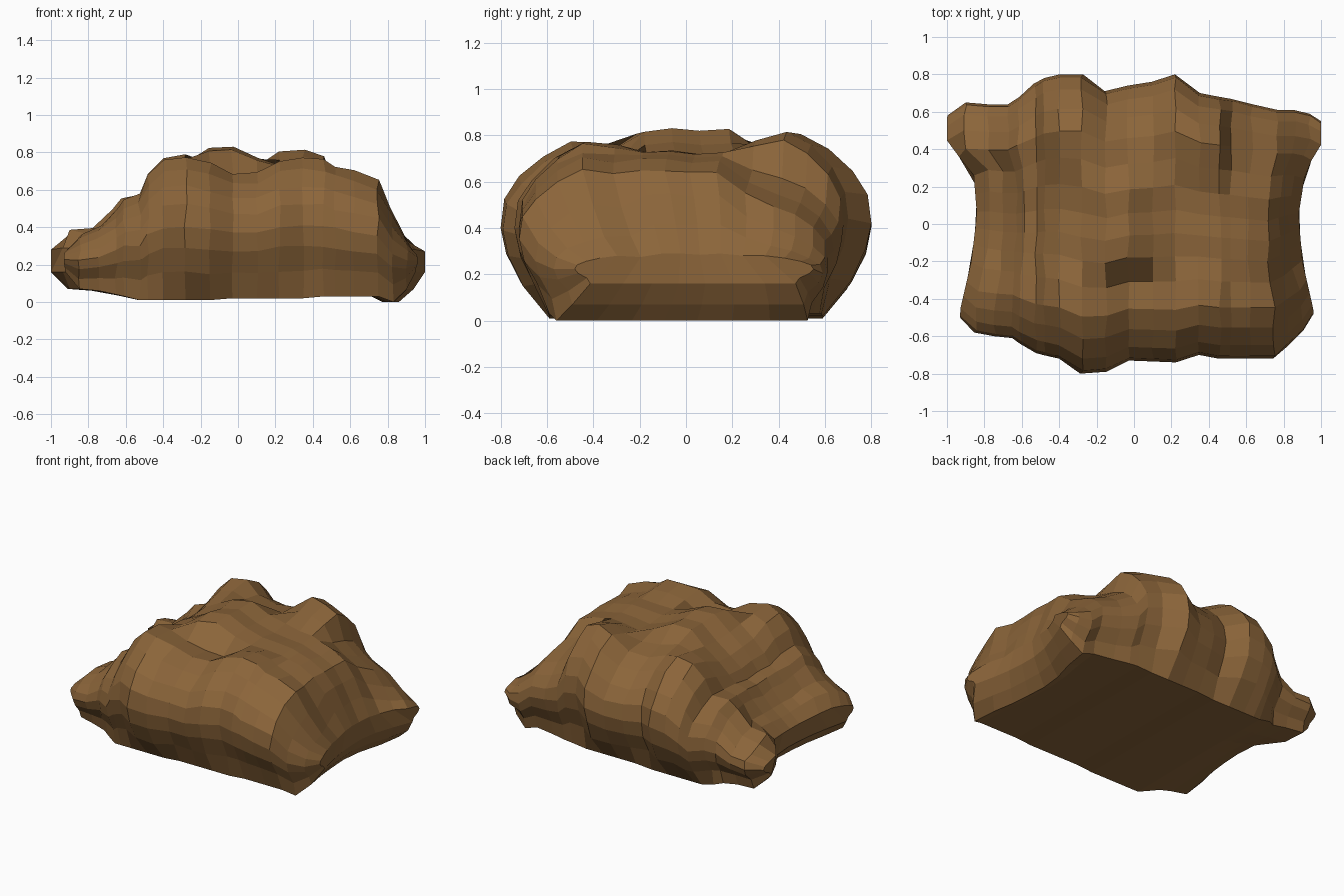
import bpy, bmesh, random

if "Cube" in bpy.data.objects:
    bpy.data.objects.remove(bpy.data.objects["Cube"])

random.seed(4)

# Cross-section stations along x: x, front y, back y, base z, front / middle / back ridge height
STATIONS = [
    (-1.00, -.50, .58, .16, .29, .28, .29),
    (-.91, -.58, .65, .07, .37, .34, .385),
    (-.78, -.60, .64, .06, .41, .38, .40),
    (-.67, -.61, .64, .04, .49, .46, .50),
    (-.62, -.64, .68, .03, .545, .52, .55),
    (-.53, -.69, .75, .01, .58, .55, .58),
    (-.48, -.70, .78, .01, .68, .61, .68),
    (-.40, -.72, .80, .01, .76, .68, .775),
    (-.28, -.80, .80, .01, .775, .74, .79),
    (-.15, -.79, .71, .01, .74, .82, .74),
    (-.03, -.73, .74, .02, .69, .835, .70),
    (.10, -.735, .76, .02, .69, .77, .71),
    (.22, -.74, .80, .02, .76, .73, .80),
    (.35, -.70, .70, .02, .77, .73, .82),
    (.46, -.72, .68, .03, .76, .73, .78),
    (.52, -.72, .67, .03, .73, .72, .62),
    (.63, -.72, .64, .03, .70, .70, .55),
    (.77, -.72, .61, .03, .65, .65, .50),
    (.86, -.65, .61, .00, .50, .55, .40),
    (.94, -.57, .59, .07, .37, .42, .33),
    (1.00, -.48, .55, .16, .28, .29, .28),
]
# Bulging side profile: fraction of width, fraction of height
SIDE = [(.75, 0), (.89, .2), (.97, .37), (1, .52), (.98, .67), (.9, .8), (.77, .92), (.62, 1)]
# Top crossing: position front to back, (front, middle, back) weights
TOP = [(.16, (.98, 0, 0)), (.30, (.1, .9, 0)), (.43, (0, 1, 0)),
       (.56, (0, .98, 0)), (.70, (0, .97, .03)), (.85, (0, .35, .64))]
# How far the two ends reach at each y (waisted ends with lobed corners)
LEFT = [(-.8, .9), (-.58, .93), (-.46, .93), (-.2, .87), (.05, .84), (.3, .86), (.41, 1), (.56, 1), (.8, .97)]
RIGHT = [(-.8, .95), (-.58, .96), (-.46, .96), (-.2, .9), (.05, .88), (.3, .92), (.41, 1), (.56, 1), (.8, .95)]


def interp(table, y):
    if y <= table[0][0]:
        return table[0][1]
    for (a, u), (b, v) in zip(table, table[1:]):
        if y <= b:
            return u + (v - u) * (y - a) / (b - a)
    return table[-1][1]


def ring(x, yf, yb, z0, hf, hm, hb):
    # Straight base edges, bulging sides
    base_f, base_b = max(-.59, yf * .86), min(.59, yb * .86)
    pts = [(yf * w, z0 + (hf - z0) * h) for w, h in SIDE]
    pts[0] = (base_f, z0)
    a, b = yf * .62, yb * .62
    for t, (p, q, r) in TOP:
        pts.append((a + (b - a) * t, hf * p + hm * q + hb * r))
    pts += [(yb * w, z0 + (hb - z0) * h) for w, h in reversed(SIDE)]
    pts[-1] = (base_b, z0)
    pts += [(base_f + (base_b - base_f) * t, z0) for t, _ in reversed(TOP)]
    out = []
    n_skin = 2 * len(SIDE) + len(TOP)
    for i, (y, z) in enumerate(pts):
        t = min(1, max(0, (abs(x) - .5) / .42))
        px = x * (1 + t * (interp(LEFT if x < 0 else RIGHT, y) - 1))
        # Slight rocky unevenness on the sides only
        if 0 < i < n_skin - 1 and abs(x) < .95:
            px += random.uniform(-.008, .008)
            z += random.uniform(-.008, .005)
        out.append((px, y, max(0, z)))
    return out


# Rock mound: loft through the stations
bm = bmesh.new()
rings = [[bm.verts.new(p) for p in ring(*s)] for s in STATIONS]
n = len(rings[0])
for r0, r1 in zip(rings, rings[1:]):
    for i in range(n):
        j = (i + 1) % n
        bm.faces.new((r0[i], r0[j], r1[j], r1[i]))

# End caps: strips from base to top, with a rounded piece at each side
S, T = len(SIDE), len(TOP)
for r in (rings[0], rings[-1]):
    top = r[S - 1:S + T + 1]
    base = [r[0]] + list(reversed(r[2 * S + T:])) + [r[2 * S + T - 1]]
    bm.faces.new(r[:S])
    bm.faces.new(r[S + T:2 * S + T])
    for i in range(T + 1):
        bm.faces.new((base[i], base[i + 1], top[i + 1], top[i]))
bmesh.ops.recalc_face_normals(bm, faces=bm.faces[:])

mesh = bpy.data.meshes.new("rock_mound")
bm.to_mesh(mesh)
bm.free()
mat = bpy.data.materials.new("earth brown")
mat.diffuse_color = (.26, .13, .042, 1)
mat.use_nodes = True
mat.node_tree.nodes["Principled BSDF"].inputs["Base Color"].default_value = mat.diffuse_color
mesh.materials.append(mat)
obj = bpy.data.objects.new("rock_mound", mesh)
bpy.context.collection.objects.link(obj)
